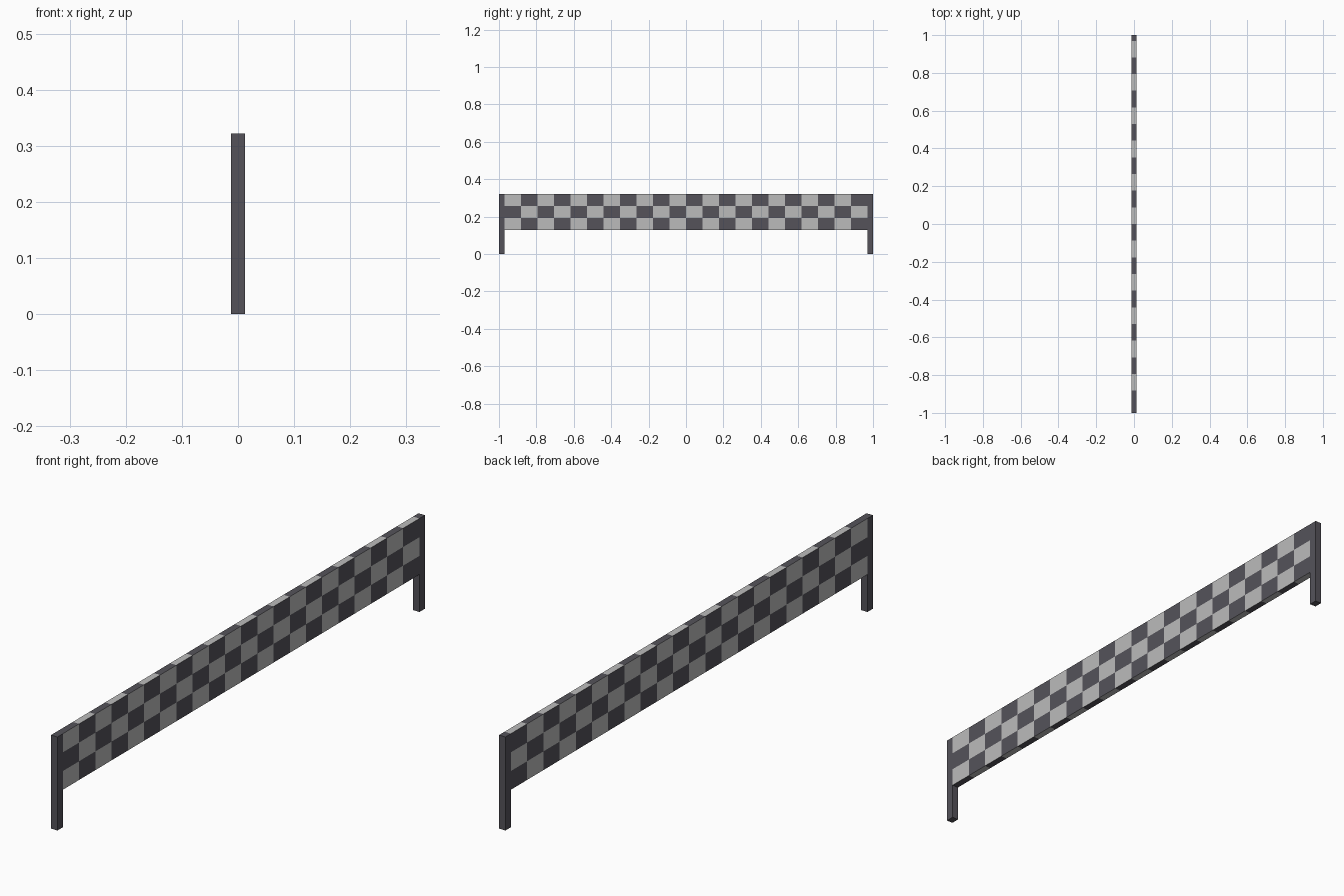
import bpy, bmesh
from mathutils import Vector

if "Cube" in bpy.data.objects:
    bpy.data.objects.remove(bpy.data.objects["Cube"])

T = 0.0122            # half thickness
H = 0.322             # total height
Z0 = 0.129            # underside of the board
Y1 = 0.97             # inner side of the posts
COLS, ROWS = 22, 3


def material(name, rgb):
    m = bpy.data.materials.new(name)
    m.diffuse_color = (*rgb, 1)
    m.use_nodes = True
    m.node_tree.nodes["Principled BSDF"].inputs["Base Color"].default_value = m.diffuse_color
    return m


dark = material("dark grey", (0.09, 0.086, 0.102))
light = material("light grey", (0.5, 0.5, 0.5))


def box_bmesh(lo, hi):
    bm = bmesh.new()
    bmesh.ops.create_cube(bm, size=1)
    lo, hi = Vector(lo), Vector(hi)
    for v in bm.verts:
        v.co = (lo + hi) / 2 + v.co * (hi - lo)
    return bm


def finish(bm, name, mats):
    me = bpy.data.meshes.new(name)
    bm.to_mesh(me)
    bm.free()
    for m in mats:
        me.materials.append(m)
    ob = bpy.data.objects.new(name, me)
    bpy.context.collection.objects.link(ob)


# End posts
for name, a, b in (("front_post", -1, -Y1), ("back_post", Y1, 1)):
    finish(box_bmesh((-T, a, 0), (T, b, H)), name, [dark])

# Checkered board, cut into a grid of cells
bm = box_bmesh((-T, -Y1, Z0), (T, Y1, H))
dy, dz = 2 * Y1 / COLS, (H - Z0) / ROWS
cuts = [((0, -Y1 + i * dy, 0), (0, 1, 0)) for i in range(1, COLS)]
cuts += [((0, 0, Z0 + i * dz), (0, 0, 1)) for i in range(1, ROWS)]
for co, no in cuts:
    bmesh.ops.bisect_plane(bm, geom=bm.verts[:] + bm.edges[:] + bm.faces[:],
                           plane_co=co, plane_no=no)
bm.normal_update()
# Ends are hidden against the posts
bmesh.ops.delete(bm, geom=[f for f in bm.faces if abs(f.normal.y) > 0.9],
                 context='FACES')
for f in bm.faces:
    c = f.calc_center_median()
    col = int((c.y + Y1) / dy)
    if abs(f.normal.z) > 0.9:      # narrow edges run opposite to the sides
        f.material_index = col % 2
    else:
        row = int((c.z - Z0) / dz)
        f.material_index = (col + row + 1) % 2
finish(bm, "checkered_board", [dark, light])
